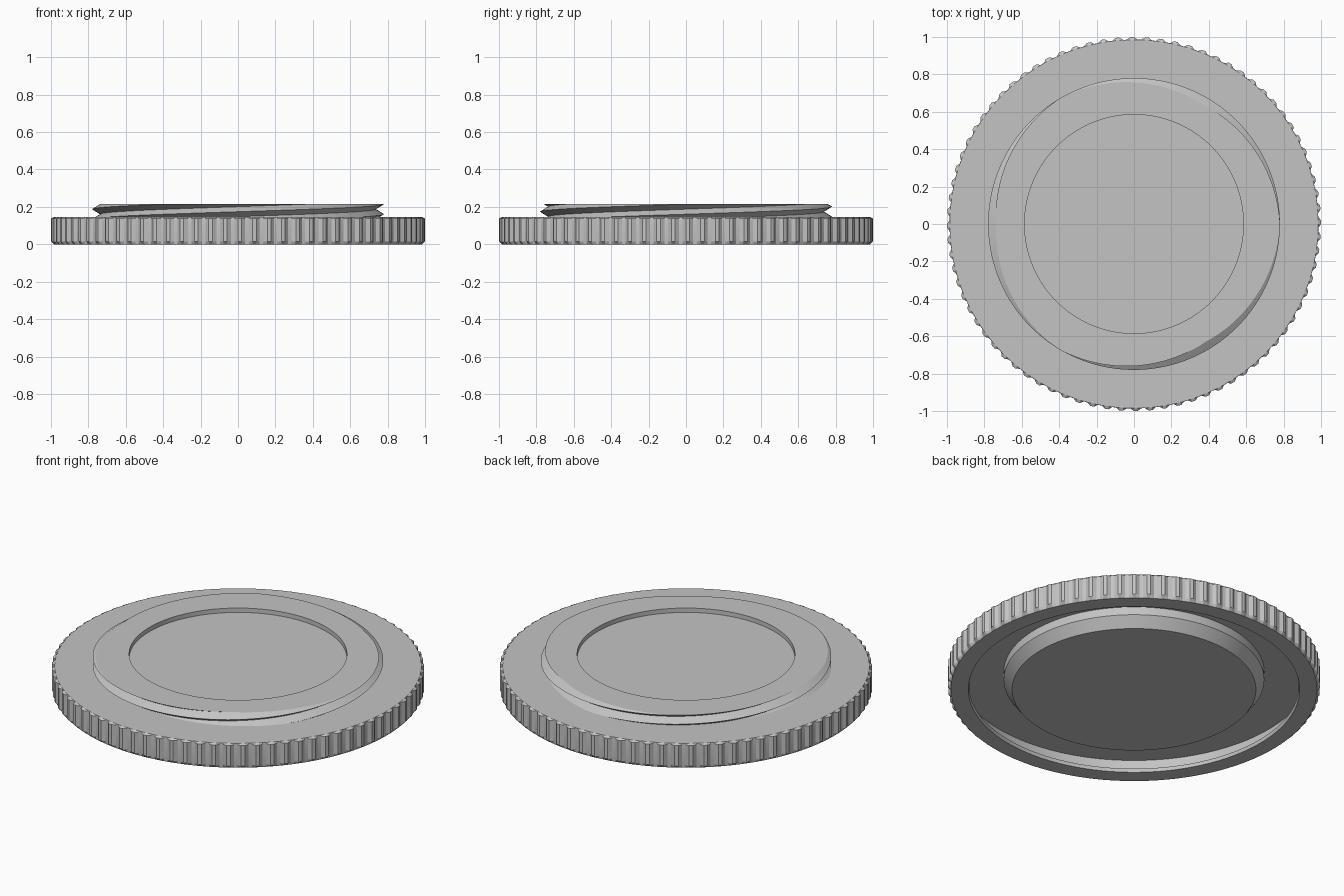
import bpy
import bmesh
from math import sin, cos, pi

cube = bpy.data.objects.get("Cube")
if cube:
    bpy.data.objects.remove(cube, do_unlink=True)

grey = bpy.data.materials.new("plain_grey")
grey.use_nodes = True
colour = (0.55, 0.55, 0.55, 1)
grey.diffuse_color = colour
grey.node_tree.nodes["Principled BSDF"].inputs["Base Color"].default_value = colour

FLUTES = 80
SEGMENTS = FLUTES * 4
BODY_TOP = 0.145
TOP = 0.215


def finish(bm, name):
    bmesh.ops.recalc_face_normals(bm, faces=bm.faces)
    mesh = bpy.data.meshes.new(name)
    bm.to_mesh(mesh)
    bm.free()
    mesh.materials.append(grey)
    obj = bpy.data.objects.new(name, mesh)
    bpy.context.collection.objects.link(obj)
    bpy.ops.object.select_all(action='DESELECT')
    obj.select_set(True)
    bpy.context.view_layer.objects.active = obj
    bpy.ops.object.shade_smooth_by_angle(angle=pi / 9)


def ring(bm, radius, z, depth=0.0):
    """Circle of vertices; depth sinks every second pair to make grip flutes."""
    verts = []
    for i in range(SEGMENTS):
        a = 2 * pi * i / SEGMENTS
        r = radius - (depth if i % 4 > 1 else 0)
        verts.append(bm.verts.new((r * cos(a), r * sin(a), z)))
    return verts


# Fluted cap body: (radius, height, flute depth) from the top face,
# down the grip, under the lip, and down the central boss
profile = [
    (0.70, BODY_TOP, 0), (0.985, BODY_TOP, 0), (1.0, 0.138, 0.014),
    (1.0, 0.016, 0.014), (0.984, 0, 0),
    (0.89, 0, 0), (0.885, 0.02, 0), (0.95, 0.05, 0), (0.95, 0.108, 0),
    (0.70, 0.108, 0), (0.70, 0.06, 0), (0.655, 0, 0),
]
bm = bmesh.new()
rings = [ring(bm, *p) for p in profile]
for upper, lower in zip(rings, rings[1:]):
    for i in range(SEGMENTS):
        j = (i + 1) % SEGMENTS
        bm.faces.new((upper[i], lower[i], lower[j], upper[j]))
bm.faces.new(rings[0])
bm.faces.new(rings[-1])
finish(bm, "fluted_cap_body")

# Threaded collar: three-start helical ridges, trimmed flat at both ends
CREST, ROOT, PITCH, STARTS = 0.78, 0.737, 0.0535, 3
LEAD = PITCH * STARTS
STEPS = 240
bm = bmesh.new()
rows = []
for k in range(-10, 8):
    row = []
    for i in range(STEPS + 1):
        a = 2 * pi * i / STEPS
        r = ROOT if k % 2 else CREST
        z = 0.161 + k * PITCH / 2 + LEAD * i / STEPS
        row.append(bm.verts.new((r * cos(a), r * sin(a), z)))
    rows.append(row)
for low, high in zip(rows, rows[1:]):
    for i in range(STEPS):
        bm.faces.new((low[i], low[i + 1], high[i + 1], high[i]))
bmesh.ops.remove_doubles(bm, verts=bm.verts, dist=0.00005)


def trim(z, direction):
    cut = bmesh.ops.bisect_plane(
        bm, geom=bm.verts[:] + bm.edges[:] + bm.faces[:], dist=0.000001,
        plane_co=(0, 0, z), plane_no=(0, 0, direction), clear_outer=True)
    return [e for e in cut["geom_cut"] if isinstance(e, bmesh.types.BMEdge)]


def extrude(edges, radius, z):
    geom = bmesh.ops.extrude_edge_only(bm, edges=edges)["geom"]
    for v in geom:
        if isinstance(v, bmesh.types.BMVert):
            scale = radius / v.co.xy.length
            v.co = (v.co.x * scale, v.co.y * scale, z)
    return [e for e in geom if isinstance(e, bmesh.types.BMEdge)
            and len(e.link_faces) == 1 and abs(e.verts[0].co.z - z) < 0.0001
            and abs(e.verts[1].co.z - z) < 0.0001]


bottom_edge = trim(BODY_TOP - 0.002, -1)
top_edge = trim(TOP, 1)
bmesh.ops.contextual_create(bm, geom=bottom_edge)

# Flat collar rim, then the shallow round recess and its floor
rim = extrude(top_edge, 0.585, TOP)
floor_edge = extrude(rim, 0.585, TOP - 0.026)
bmesh.ops.contextual_create(bm, geom=floor_edge)
finish(bm, "threaded_collar")
